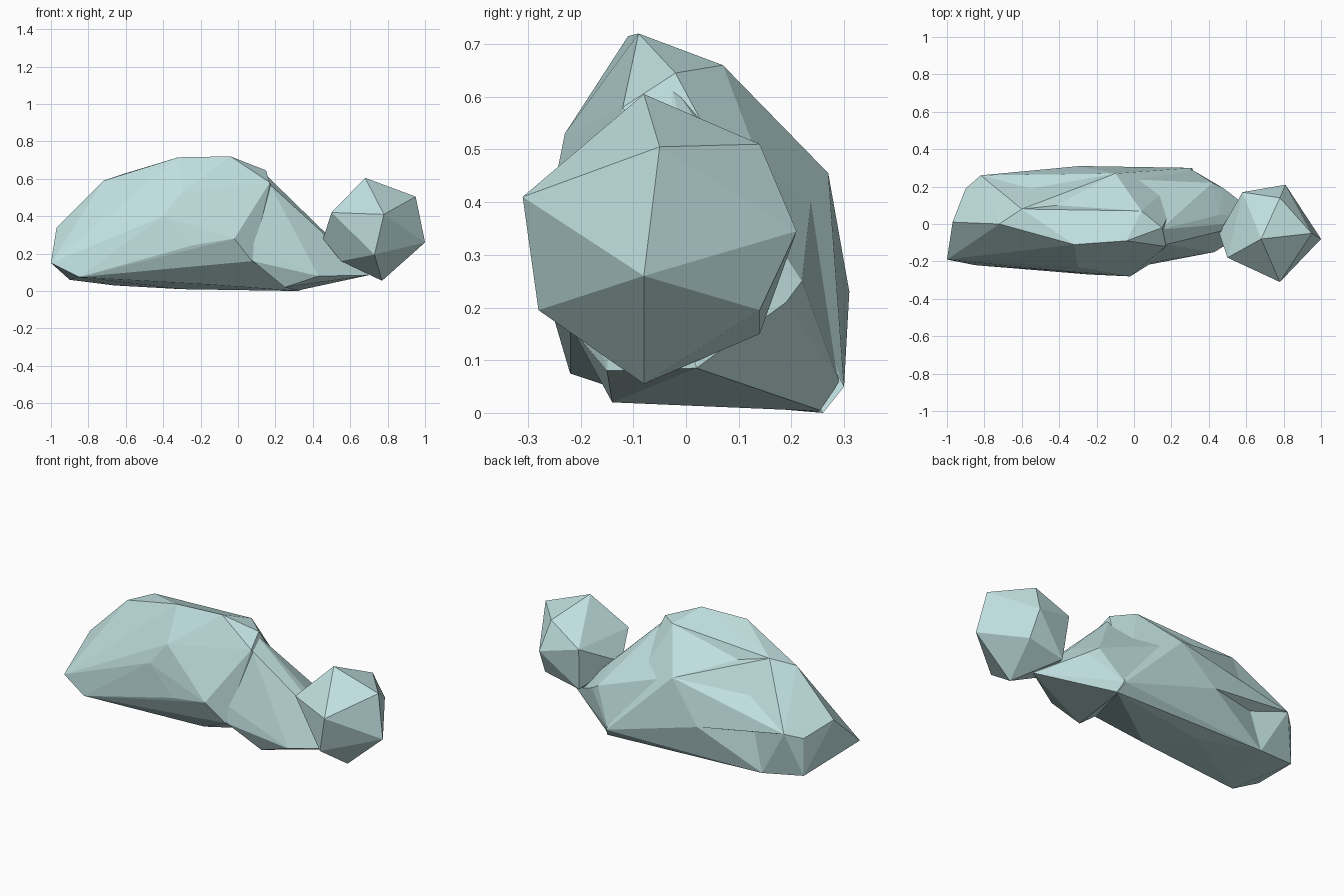
import bpy, bmesh
from mathutils import Vector
from mathutils.bvhtree import BVHTree

if "Cube" in bpy.data.objects:
    bpy.data.objects.remove(bpy.data.objects["Cube"])


def hull(name, points, dents=()):
    """Faceted stone: convex hull of corner points, then pushed-in dents."""
    bm = bmesh.new()
    for p in points:
        bm.verts.new(p)
    bmesh.ops.convex_hull(bm, input=bm.verts[:])
    inner = [v for v in bm.verts if not v.link_faces]
    bmesh.ops.delete(bm, geom=inner, context='VERTS')
    for d in dents:
        # split the nearest face and move its new middle corner to the dent
        bm.faces.ensure_lookup_table()
        i = BVHTree.FromBMesh(bm).find_nearest(Vector(d))[2]
        res = bmesh.ops.poke(bm, faces=[bm.faces[i]])
        res["verts"][0].co = d
    bmesh.ops.recalc_face_normals(bm, faces=bm.faces[:])
    me = bpy.data.meshes.new(name)
    bm.to_mesh(me)
    bm.free()
    ob = bpy.data.objects.new(name, me)
    bpy.context.collection.objects.link(ob)
    me.materials.append(stone)
    return ob


stone = bpy.data.materials.new("pale_teal_stone")
stone.diffuse_color = (0.53, 0.74, 0.74, 1)
stone.use_nodes = True
stone.node_tree.nodes["Principled BSDF"].inputs["Base Color"].default_value = stone.diffuse_color

# Long main rock: ridge, flanks, underside
ridge = [(-.97, .01, .34), (-.72, 0, .59), (-.6, .08, .63), (-.47, -.04, .66),
         (-.32, -.11, .715), (-.04, -.09, .72), (.04, .07, .66),
         (.15, -.02, .645), (.17, -.12, .58)]
front_flank = [(-1, -.19, .15), (-.85, -.22, .075), (-.4, -.25, .40),
               (-.3, -.23, .53), (-.24, -.27, .245), (-.02, -.28, .28),
               (.075, -.22, .16)]
back_flank = [(-.9, .19, .28), (-.82, .26, .31), (-.1, .27, .455),
              (-.29, .31, .23), (0, .29, .18), (.31, .3, .05)]
underside = [(-.9, .19, .06), (-.66, .235, .03), (-.15, -.1, .035),
             (-.3, .14, .01), (.33, .26, 0)]
rock = hull("long_rock", ridge + front_flank + back_flank + underside,
            dents=[(-.41, .1, .58), (-.55, .19, .44), (-.6, .22, .25)])

# Low toe running from the shoulder down under the boulder
toe = hull("rock_toe", [(0, -.22, .3), (.08, -.217, .16), (.14, -.03, .63),
                        (.17, -.11, .57), (-.05, .24, .43), (.26, 0, .47),
                        (.31, -.08, .39), (.28, -.15, .23), (.25, -.14, .02),
                        (.43, -.15, .08), (.46, .05, .31), (.42, .22, .25),
                        (.48, .19, .21), (.31, .29, .06), (.32, .26, .003),
                        (.7, .02, .085), (.6, .08, .14)])

# Merge the toe into the main rock
union = rock.modifiers.new("union", 'BOOLEAN')
union.operation = 'UNION'
union.solver = 'EXACT'
union.object = toe
bpy.context.view_layer.objects.active = rock
bpy.ops.object.modifier_apply(modifier=union.name)
bpy.data.objects.remove(toe)

# Separate round boulder at the right end
hull("boulder", [(.68, -.08, .605), (.95, -.05, .505), (1, -.08, .26),
                 (.78, -.31, .41), (.73, -.28, .195), (.77, -.08, .055),
                 (.81, .21, .345), (.78, .14, .51), (.5, -.18, .42),
                 (.58, .17, .40), (.455, -.05, .28), (.55, -.08, .16),
                 (.82, .14, .195), (.6, .14, .15)])
